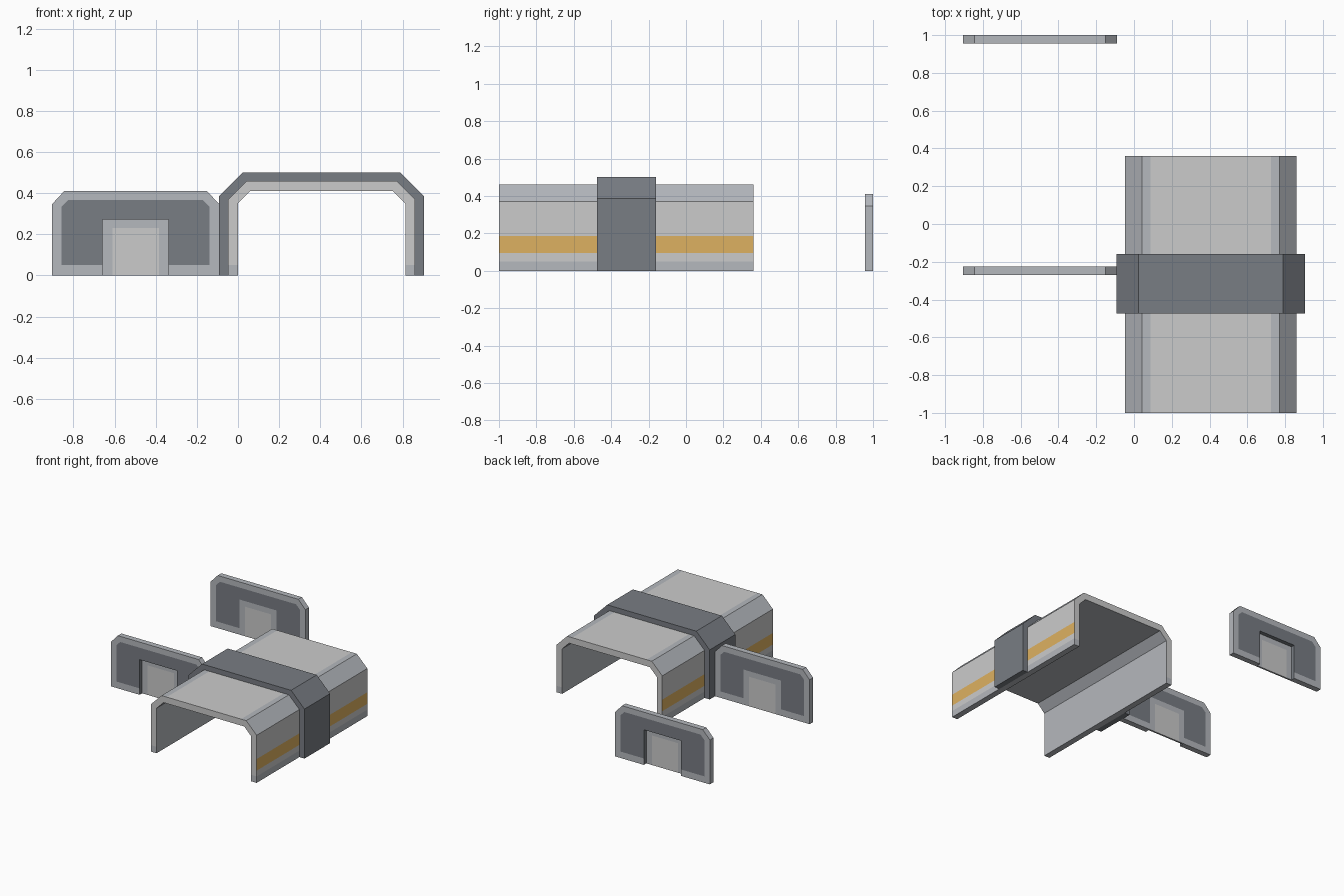
import bpy, bmesh

if "Cube" in bpy.data.objects:
    bpy.data.objects.remove(bpy.data.objects["Cube"])


def material(name, rgb):
    m = bpy.data.materials.new(name)
    m.diffuse_color = (*rgb, 1)
    m.use_nodes = True
    m.node_tree.nodes["Principled BSDF"].inputs["Base Color"].default_value = m.diffuse_color
    return m


LIGHT = material("light_grey", (0.62, 0.63, 0.65))
MID = material("mid_grey", (0.46, 0.48, 0.51))
DARK = material("dark_grey", (0.19, 0.205, 0.23))
AMBER = material("amber", (0.73, 0.44, 0.12))
MATS = [LIGHT, MID, DARK, AMBER]


class Part:
    """Collects flat faces in the x-z plane and strips along y."""

    def __init__(self, name, cx):
        self.name, self.cx, self.bm = name, cx, bmesh.new()

    def face(self, pts, mat):
        f = self.bm.faces.new([self.bm.verts.new((x + self.cx, y, z)) for x, y, z in pts])
        f.material_index = MATS.index(mat)

    def flat(self, outline, y, mat):
        self.face([(x, y, z) for x, z in outline], mat)

    def strip(self, path, y0, y1, mats):
        for i, ((xa, za), (xb, zb)) in enumerate(zip(path, path[1:])):
            mat = mats[i] if isinstance(mats, list) else mats
            self.face([(xa, y0, za), (xb, y0, zb), (xb, y1, zb), (xa, y1, za)], mat)

    def finish(self):
        bmesh.ops.remove_doubles(self.bm, verts=self.bm.verts, dist=1e-4)
        bmesh.ops.recalc_face_normals(self.bm, faces=self.bm.faces)
        me = bpy.data.meshes.new(self.name)
        self.bm.to_mesh(me)
        self.bm.free()
        for m in MATS:
            me.materials.append(m)
        ob = bpy.data.objects.new(self.name, me)
        bpy.context.collection.objects.link(ob)


def mirrored(half):
    """Half profile on +x, continued over the top to -x."""
    return half + [(-x, z) for x, z in reversed(half)]


def arch(name, outer, inner, y0, y1, half_mats, roof, inside, base=None):
    p = Part(name, 0.4065)
    out, inn = mirrored(outer), mirrored(inner)
    p.strip(out, y0, y1, half_mats + [roof] + half_mats[::-1])
    p.strip(inn, y0, y1, inside)
    for s in (1, -1):
        p.strip([(s * outer[0][0], 0), (s * inner[0][0], 0)], y0, y1, inside)
    for y in (y0, y1):
        if base:
            p.flat(out[1:-1] + inn[1:-1][::-1], y, roof)
            for s in (1, -1):
                p.flat([(s * x, z) for x, z in outer[:2] + inner[1::-1]], y, base)
        else:
            p.flat(out + inn[::-1], y, roof)
    p.finish()


# Corridor shell with amber side stripes
W = 0.454
arch("corridor_shell",
     [(W, 0), (W, .05), (W, .095), (W, .185), (W, .37), (W - .09, .46), (.32, .46)],
     [(.407, 0), (.407, .05), (.407, .35), (.347, .41)],
     -1, .36, [MID, LIGHT, AMBER, LIGHT, MID, MID], LIGHT, MID, base=MID)

# Dark collar wrapped around the shell
arch("corridor_collar",
     [(.498, 0), (.498, .385), (.383, .50)],
     [(W, 0), (W, .37), (W - .09, .46)],
     -.475, -.16, [DARK, DARK], DARK, DARK)


# End walls: border, dark panel, and a door recessed on one side
def end_wall(name, recess_y, flush_y):
    p = Part(name, -0.4975)
    d, t = .16, .1125
    step = recess_y + (flush_y - recess_y) * .7
    rim = mirrored([(.4075, 0), (.4075, .345), (.347, .41)])
    panel = mirrored([(.36, .05), (.36, .333), (.327, .366)])
    jamb = mirrored([(d, 0), (d, .05), (d, .273)])
    trim = mirrored([(t, 0), (t, .23)])
    for y, door_y in ((recess_y, step), (flush_y, flush_y)):
        p.flat(rim + [jamb[-1], jamb[-2]] + panel[::-1] + [jamb[1], jamb[0]], y, MID)
        p.flat(panel + jamb[1:-1][::-1], y, DARK)
        p.flat(jamb + trim[::-1], door_y, MID)
        p.flat(trim, door_y, LIGHT)
    p.strip(rim, recess_y, flush_y, MID)
    p.strip(jamb, recess_y, step, DARK)
    p.strip([(-d, 0), (-t, 0), (t, 0), (d, 0)], step, flush_y, MID)
    for s in (1, -1):
        p.face([(s * .4075, recess_y, 0), (s * d, recess_y, 0), (s * d, step, 0),
                (s * d, flush_y, 0), (s * .4075, flush_y, 0)], MID)
    p.finish()


end_wall("front_end_wall", -.27, -.226)
end_wall("back_end_wall", 1.0, .956)
